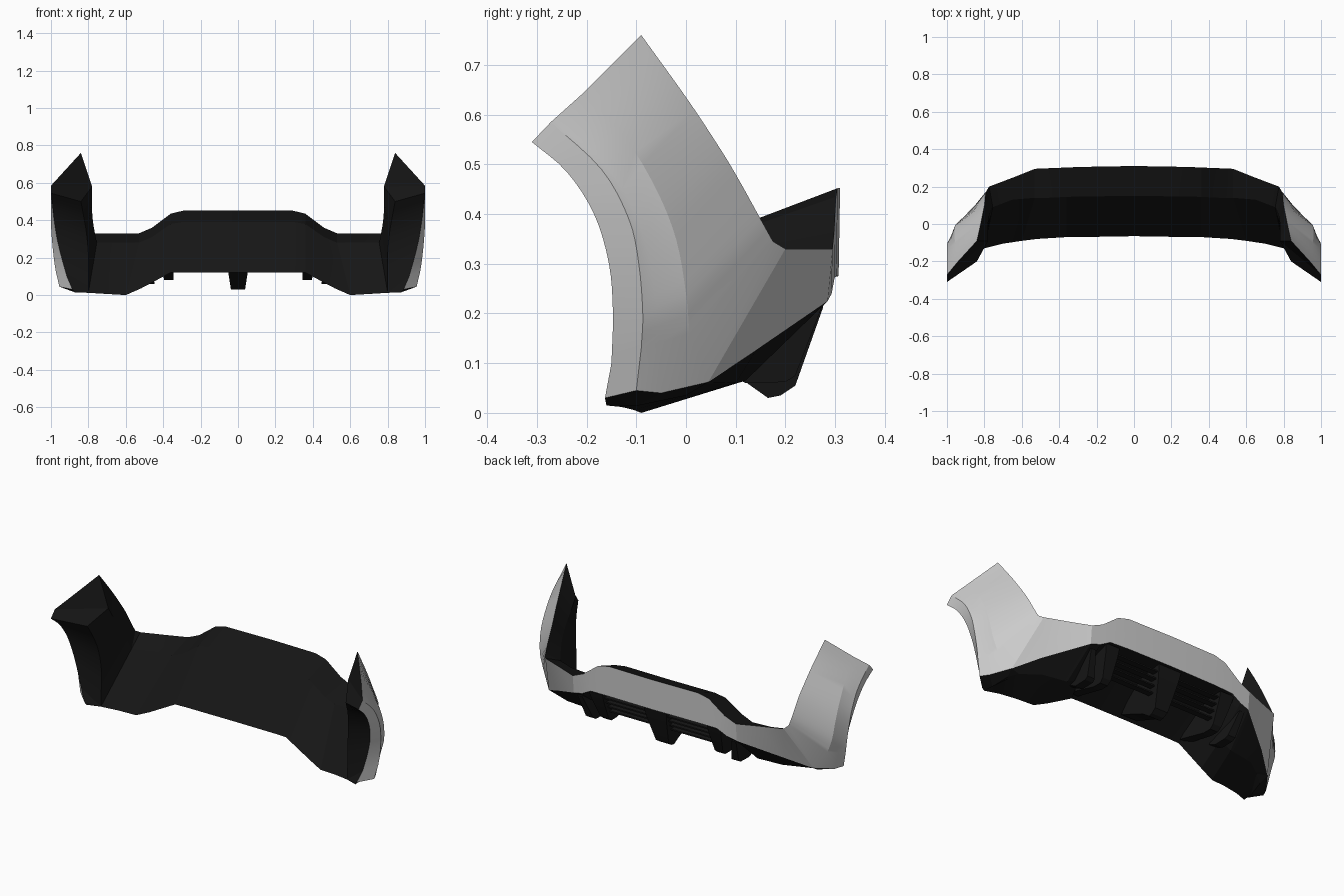
import bpy, bmesh
from mathutils import Vector as V

if "Cube" in bpy.data.objects:
    bpy.data.objects.remove(bpy.data.objects["Cube"])

black = bpy.data.materials.new("black_plastic")
black.diffuse_color = (0.008, 0.008, 0.008, 1)
black.use_nodes = True
black.node_tree.nodes["Principled BSDF"].inputs["Base Color"].default_value = black.diffuse_color


def spline(pts, n=4):
    """Smooth curve through a few points."""
    p = [V(a) for a in pts]
    p = [2 * p[0] - p[1]] + p + [2 * p[-1] - p[-2]]
    out = []
    for i in range(1, len(p) - 2):
        a, b, c, d = p[i - 1:i + 3]
        for k in range(n):
            t = k / n
            out.append(0.5 * (2 * b + (c - a) * t + (2 * a - 5 * b + 4 * c - d) * t * t
                              + (3 * b - a - 3 * c + d) * t ** 3))
    return out + [p[-2]]


def finish(bm, name, mat=None):
    bmesh.ops.triangulate(bm, faces=[f for f in bm.faces if len(f.verts) > 4])
    me = bpy.data.meshes.new(name)
    bm.to_mesh(me)
    ob = bpy.data.objects.new(name, me)
    bpy.context.collection.objects.link(ob)
    if mat:
        me.materials.append(mat)
    bpy.ops.object.select_all(action='DESELECT')
    ob.select_set(True)
    bpy.context.view_layer.objects.active = ob
    bpy.ops.object.shade_smooth_by_angle(angle=0.25)
    return ob


bm = bmesh.new()


def face(pts, dark):
    pts = [V(p) for p in pts]
    for s in (1, -1):
        f = bm.faces.new([bm.verts.new((p.x * s, p.y, p.z)) for p in pts])
        f.material_index = dark


def strip(a, b, dark=0):
    for i in range(len(a) - 1):
        face([a[i], a[i + 1], b[i + 1], b[i]], dark)


# Corner wing curves, tip to bottom: rear edge, shoulder, groove, ridge, arch lip
edge = spline([(.84, -.09, .76), (.82, 0, .635), (.808, .06, .545),
               (.8, .1, .48), (.795, .15, .39), (.79, .175, .345)])
shoulder = spline([(.945, -.205, .645), (.955, -.12, .55), (.96, -.06, .45),
                   (.96, -.02, .35), (.95, 0, .24), (.925, .007, .16)])
ridge = spline([(1, -.272, .585), (1, -.17, .49), (1, -.115, .39),
                (.995, -.095, .3), (.985, -.087, .2), (.975, -.09, .13)])
lip = spline([(1, -.31, .545), (.993, -.24, .485), (.983, -.185, .4),
              (.967, -.155, .3), (.943, -.147, .2), (.915, -.15, .1)])
n = len(ridge)
groove = []
for i in range(n):
    t = i / (n - 1)
    p = ridge[i].lerp(shoulder[i], .1 + .28 * t)
    groove.append(p + V((-.004 * t, 0, 0)))
shoulder_end, groove_end = V((.86, .045, .062)), V((.93, -.05, .04))
ridge_end, lip_end = V((.955, -.1, .045)), V((.885, -.163, .03))
strip(edge, shoulder)
strip(shoulder + [shoulder_end], groove + [groove_end])
strip(groove + [groove_end], ridge + [ridge_end])
strip(ridge + [ridge_end], lip + [lip_end])

# Rear panel stations, corner to centre: top, lower edge, underside, front edge, inner crease
top = [(.775, .2, .33), (.65, .247, .33), (.53, .295, .33), (.46, .298, .36),
       (.36, .302, .435), (.29, .305, .452), (0, .31, .452)]
low = [shoulder_end, (.74, .142, .127), (.53, .285, .225), (.47, .293, .24),
       (.41, .299, .272), (.29, .303, .275), (0, .307, .275)]
under = [(.8, .03, .058), (.7, .1, .06), (.55, .12, .065), (.48, .12, .1),
         (.41, .13, .22), (.29, .13, .25), (0, .13, .25)]
front = [(.8, -.13, .012), (.7, -.105, .006), (.6, -.09, 0), (.52, -.08, .035),
         (.36, -.07, .12), (.29, -.07, .122), (0, -.065, .12)]
crease = [(.755, .09, .28), (.65, .13, .28), (.53, .14, .28), (.46, .14, .31),
          (.36, .145, .38), (.29, .147, .392), (0, .15, .392)]
face([edge[-1], top[0], low[0], shoulder[-1]], 0)
strip(top, low)
strip(low, under, 1)
strip(under, front, 1)
strip(front, crease, 1)
strip(crease, top, 1)

# Inner liner of the wings, with end cap and foot
inner = spline([(.78, -.09, .58), (.78, -.05, .52), (.78, 0, .45),
                (.775, .04, .39), (.765, .07, .33), crease[0]])
wall = spline([(.84, -.2, .5), (.825, -.16, .42), (.81, -.135, .33),
               (.8, -.125, .22), (.8, -.127, .12), front[0]])
strip(edge, inner, 1)
strip(inner, wall, 1)
strip(wall, lip, 1)
face([edge[-1], inner[-1], top[0]], 1)
face([edge[0], shoulder[0], inner[0]], 1)
face([shoulder[0], groove[0], inner[0]], 1)
face([groove[0], ridge[0], inner[0]], 1)
face([ridge[0], lip[0], wall[0], inner[0]], 1)
k1, k2, k3 = (.875, -.16, .015), (.87, -.1, .014), (.85, 0, .035)
face([lip[-1], lip_end, front[0]], 1)
face([lip_end, k1, front[0]], 1)
face([lip_end, ridge_end, k2, k1], 1)
face([ridge_end, groove_end, k2], 1)
face([groove_end, shoulder_end, k3, k2], 1)
face([k1, k2, under[0], front[0]], 1)
face([k2, k3, under[0]], 1)
face([k3, shoulder_end, under[0]], 1)
bmesh.ops.remove_doubles(bm, verts=bm.verts, dist=.0005)
bmesh.ops.recalc_face_normals(bm, faces=bm.faces)

# Split the closed body into painted skin and black liner
for name, dark, mat in (("painted_skin", 0, None), ("inner_liner", 1, black)):
    part = bm.copy()
    bmesh.ops.delete(part, geom=[f for f in part.faces if f.material_index != dark],
                     context='FACES')
    for f in part.faces:
        f.material_index = 0
    finish(part, name, mat)


# Diffuser fins: side profile (y, z), tapering towards the bottom
def fin(name, x, profile, w_top, w_bottom, lean=0):
    b = bmesh.new()
    zs = [z for _, z in profile]
    sides = []
    for s in (1, -1):
        row = []
        for y, z in profile:
            t = min(1, (max(zs) - z) / (max(zs) - min(zs)))
            row.append(b.verts.new((x + lean * t + s * (w_top + (w_bottom - w_top) * t), y, z)))
        sides.append(row)
        b.faces.new(row)
    for i in range(len(profile)):
        j = (i + 1) % len(profile)
        b.faces.new([sides[0][i], sides[0][j], sides[1][j], sides[1][i]])
    bmesh.ops.recalc_face_normals(b, faces=b.faces)
    finish(b, name, black)


fin("centre_fin", 0, [(-.04, .125), (.12, .062), (.165, .03), (.19, .035), (.22, .055),
                      (.275, .21), (.29, .275), (.13, .275)], .075, .038)
for s, side in ((1, "right"), (-1, "left")):
    fin("fin_" + side, .385 * s, [(-.04, .125), (.15, .08), (.2, .08), (.225, .1),
                                  (.275, .215), (.29, .265), (.13, .265)], .045, .025, -.015 * s)
    fin("outer_fin_" + side, .5 * s, [(.06, .09), (.12, .06), (.2, .062), (.22, .075),
                                      (.272, .21), (.15, .21)], .015, .025, -.03 * s)

# Diffuser slats
for i in range(4):
    bpy.ops.mesh.primitive_cube_add(size=1, location=(0, .2 + .018 * i, .14 + .033 * i))
    ob = bpy.context.object
    ob.name = "slat"
    ob.scale = (.78, .035, .008)
    ob.data.materials.append(black)
